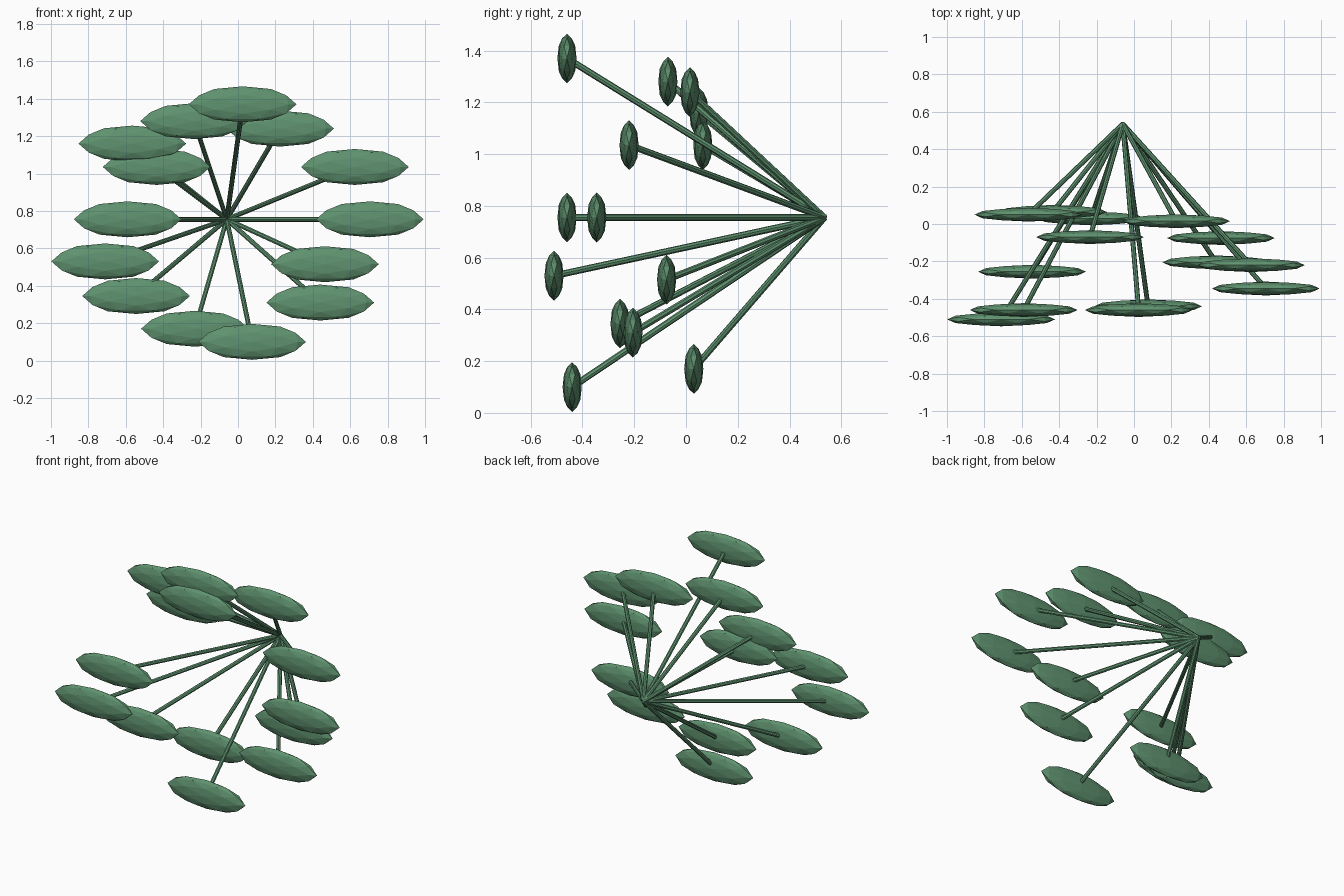
import bpy
import bmesh
import math
from mathutils import Matrix, Vector

cube = bpy.data.objects.get("Cube")
if cube:
    bpy.data.objects.remove(cube, do_unlink=True)

green = bpy.data.materials.new("leaf green")
green.use_nodes = True
colour = (0.115, 0.29, 0.16, 1)
green.diffuse_color = colour
green.node_tree.nodes["Principled BSDF"].inputs["Base Color"].default_value = colour

APEX = Vector((-0.06, 0.535, 0.755))
LEAF_RADII = (0.288, 0.037, 0.096)
STEM_RADIUS = 0.013

# Leaf centres, from the top of the spray to the bottom
LEAVES = [
    (0.025, -0.46, 1.37), (-0.235, -0.07, 1.28), (0.225, 0.015, 1.24),
    (-0.565, 0.05, 1.16), (-0.435, 0.065, 1.035), (0.625, -0.22, 1.035),
    (-0.59, -0.46, 0.755), (0.705, -0.345, 0.755), (-0.71, -0.51, 0.53),
    (0.465, -0.075, 0.515), (-0.545, -0.255, 0.345), (0.44, -0.205, 0.31),
    (-0.23, 0.03, 0.17), (0.075, -0.44, 0.1),
]


def add_object(name, bm):
    mesh = bpy.data.meshes.new(name)
    bm.to_mesh(mesh)
    bm.free()
    mesh.materials.append(green)
    obj = bpy.data.objects.new(name, mesh)
    bpy.context.collection.objects.link(obj)
    return obj


def add_leaf(name, centre):
    # Faceted ball turned so a vertex lies on every axis, then flattened
    bm = bmesh.new()
    turn = Matrix.Rotation(-math.atan(2 / (1 + math.sqrt(5))), 4, "Y")
    bmesh.ops.create_icosphere(bm, subdivisions=2, radius=1, matrix=turn)
    bmesh.ops.scale(bm, vec=LEAF_RADII, verts=bm.verts)
    add_object(name, bm).location = centre


def add_stem(name, start, end):
    # Thin rod from the shared apex to the middle of a leaf
    axis = end - start
    bm = bmesh.new()
    bmesh.ops.create_cone(bm, cap_ends=True, segments=8, radius1=STEM_RADIUS,
                          radius2=STEM_RADIUS, depth=axis.length)
    obj = add_object(name, bm)
    obj.location = (start + end) / 2
    obj.rotation_euler = axis.to_track_quat("Z", "Y").to_euler()


for i, point in enumerate(LEAVES, 1):
    add_leaf(f"leaf_{i}", point)
    add_stem(f"stem_{i}", APEX, Vector(point))
